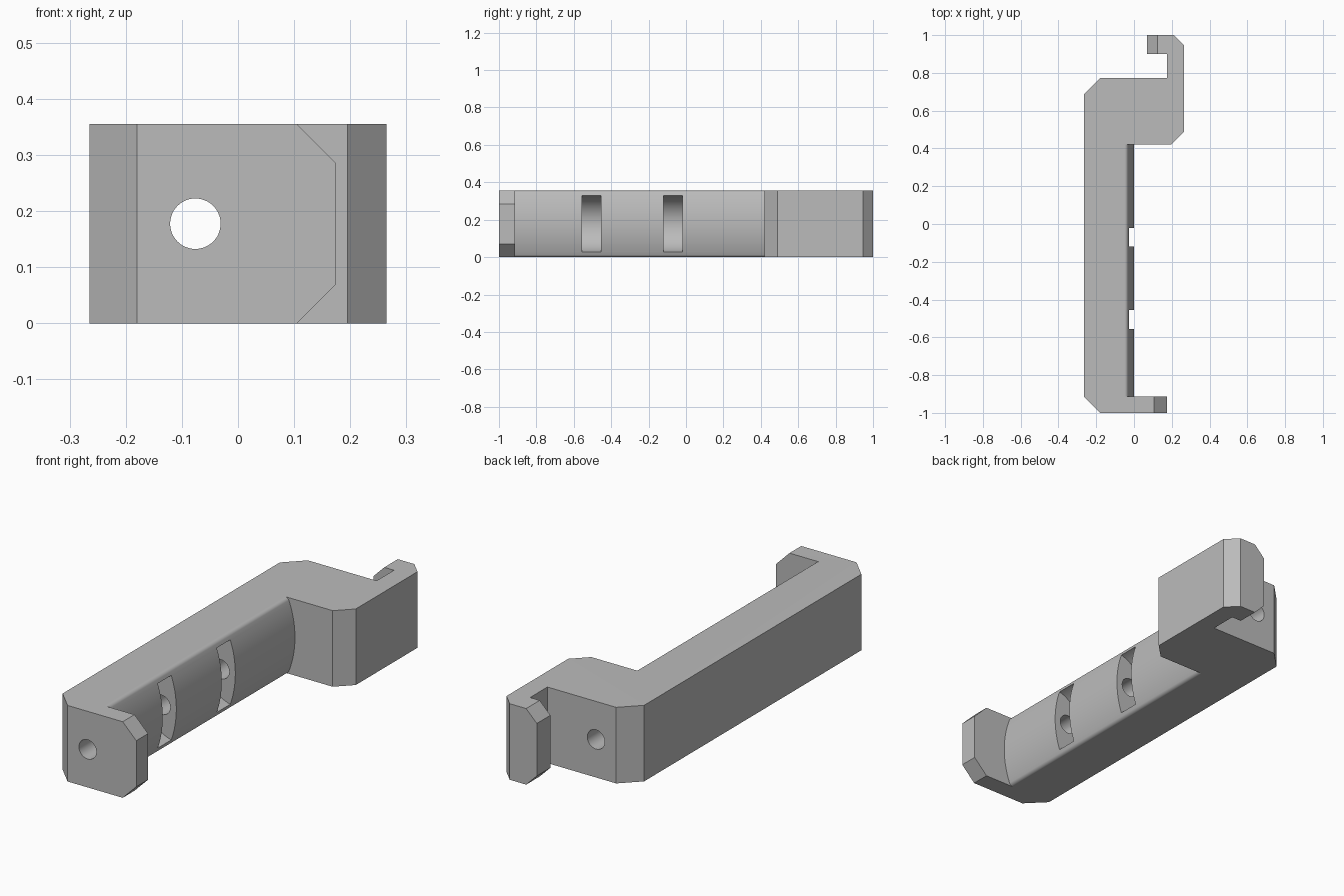
import bpy
import bmesh
from math import sin, cos, pi, sqrt, asin
from mathutils import Vector

if "Cube" in bpy.data.objects:
    bpy.data.objects.remove(bpy.data.objects["Cube"], do_unlink=True)

HEIGHT = 0.355
MID = HEIGHT / 2

grey = bpy.data.materials.new("plain grey")
grey.use_nodes = True
grey.diffuse_color = (0.5, 0.5, 0.5, 1)
grey.node_tree.nodes["Principled BSDF"].inputs["Base Color"].default_value = (0.5, 0.5, 0.5, 1)


def prism(name, points, start, end, axis):
    """Extrude an outline: (x, y) along z, or (x, z) along y."""
    def place(p, t):
        return Vector((p[0], p[1], t)) if axis == "Z" else Vector((p[0], t, p[1]))
    bm = bmesh.new()
    low = [bm.verts.new(place(p, start)) for p in points]
    high = [bm.verts.new(place(p, end)) for p in points]
    bm.faces.new(low)
    bm.faces.new(high)
    n = len(points)
    for i in range(n):
        j = (i + 1) % n
        bm.faces.new((low[i], low[j], high[j], high[i]))
    bmesh.ops.recalc_face_normals(bm, faces=bm.faces)
    mesh = bpy.data.meshes.new(name)
    bm.to_mesh(mesh)
    bm.free()
    mesh.materials.append(grey)
    obj = bpy.data.objects.new(name, mesh)
    bpy.context.collection.objects.link(obj)
    return obj


def arc(cx, cz, r, a0, a1, n):
    return [(cx + r * cos(a0 + (a1 - a0) * i / n), cz + r * sin(a0 + (a1 - a0) * i / n))
            for i in range(n + 1)]


# Bracket outline with end lip, offset block and hook
bracket = prism("bracket", [
    (-0.18, -1), (0.175, -1), (0.175, 0.42), (0.195, 0.42), (0.265, 0.49),
    (0.265, 0.945), (0.21, 1), (0.07, 1), (0.07, 0.9), (0.175, 0.9),
    (0.175, 0.772), (-0.18, 0.772), (-0.265, 0.687), (-0.265, -0.915)],
    0, HEIGHT, "Z")

# Pocket that leaves a bulging, round-edged face on the bar
R, r = 0.45, 0.02
edge_z = MID - r
edge_x = -R + sqrt((R - r) ** 2 - edge_z ** 2)
tilt = asin(edge_z / (R - r))
upper = arc(-R, MID, R, 0, tilt, 12) + arc(edge_x, MID + edge_z, r, tilt, pi / 2, 8)[1:]
lower = [(x, HEIGHT - z) for x, z in reversed(upper[1:])]
face = lower + upper
pocket = [(face[0][0], -0.1)] + face + [(face[-1][0], 0.45), (0.4, 0.45), (0.4, -0.1)]
cutters = [prism("pocket_cutter", pocket, -0.913, 0.42, "Y")]

# Two curved strap grooves
for y in (-0.505, -0.07):
    cutters.append(prism("groove_cutter", arc(0.01, MID, 0.155, 0, 2 * pi, 64)[:-1],
                         y - 0.05, y + 0.05, "Y"))

# Long bore through the bar
cutters.append(prism("bore_cutter", arc(-0.076, MID, 0.045, 0, 2 * pi, 48)[:-1], -1.2, 0.85, "Y"))


def corner_cutters(tip_x, size, y0, y1):
    """Chamfer the upper and lower corners of a free end; size is signed along x."""
    c, over = abs(size), 0.05
    s = 1 if size > 0 else -1
    tri = [(tip_x - size - s * over, -over), (tip_x + s * over, c + over), (tip_x + s * over, -over)]
    for pts in (tri, [(x, HEIGHT - z) for x, z in tri]):
        cutters.append(prism("chamfer_cutter", pts, y0, y1, "Y"))


corner_cutters(0.175, 0.07, -1.1, -0.9)   # end lip
corner_cutters(0.07, -0.055, 0.85, 1.1)   # hook tip

# Apply the cuts
bpy.context.view_layer.objects.active = bracket
for cutter in cutters:
    cutter.hide_render = True
    mod = bracket.modifiers.new("cut", "BOOLEAN")
    mod.operation = "DIFFERENCE"
    mod.solver = "EXACT"
    mod.object = cutter
    bpy.ops.object.modifier_apply(modifier=mod.name)
for cutter in cutters:
    bpy.data.objects.remove(cutter, do_unlink=True)

# Smooth the curved faces, keep the rest crisp
bpy.ops.object.select_all(action="DESELECT")
bracket.select_set(True)
bpy.ops.object.shade_smooth_by_angle(angle=pi / 9)
